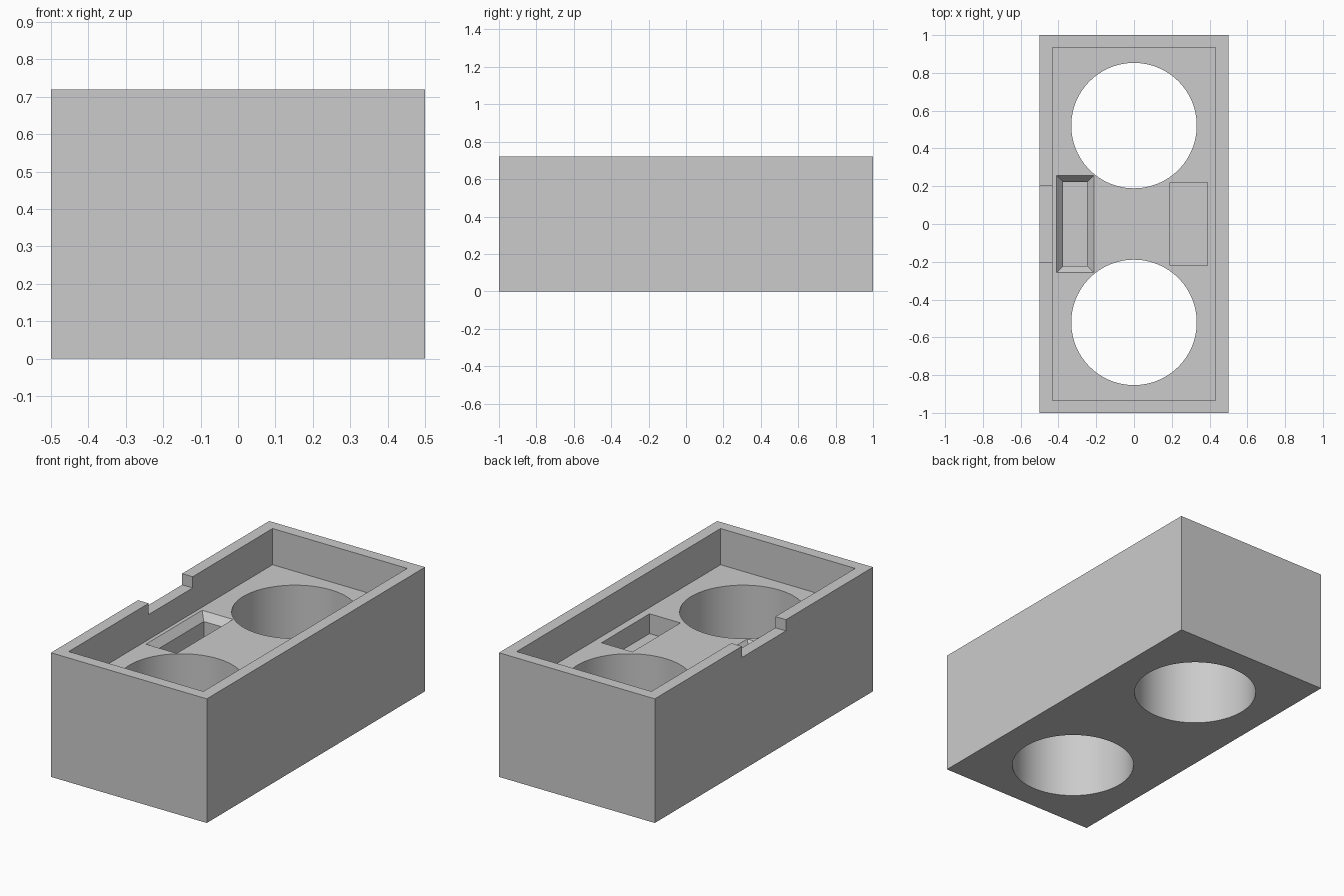
import bpy, bmesh, math

if "Cube" in bpy.data.objects:
    bpy.data.objects.remove(bpy.data.objects["Cube"])

grey = bpy.data.materials.new("light grey")
grey.diffuse_color = (0.6, 0.6, 0.6, 1)
grey.use_nodes = True
grey.node_tree.nodes["Principled BSDF"].inputs["Base Color"].default_value = grey.diffuse_color

TOP, FLOOR = 0.72, 0.51


def prism(name, bottom, top):
    """Four-sided solid between two rectangles given as (x0, x1, y0, y1, z)."""
    bm = bmesh.new()
    rings = []
    for x0, x1, y0, y1, z in (bottom, top):
        rings.append([bm.verts.new((x, y, z))
                      for x, y in ((x0, y0), (x1, y0), (x1, y1), (x0, y1))])
    low, high = rings
    bm.faces.new(low[::-1])
    bm.faces.new(high)
    for i in range(4):
        j = (i + 1) % 4
        bm.faces.new((low[i], low[j], high[j], high[i]))
    return finish(name, bm)


def box(name, x0, x1, y0, y1, z0, z1):
    return prism(name, (x0, x1, y0, y1, z0), (x0, x1, y0, y1, z1))


def finish(name, bm):
    mesh = bpy.data.meshes.new(name)
    bm.to_mesh(mesh)
    bm.free()
    mesh.materials.append(grey)
    ob = bpy.data.objects.new(name, mesh)
    bpy.context.collection.objects.link(ob)
    return ob


def cut(body, cutter):
    mod = body.modifiers.new("cut", 'BOOLEAN')
    mod.operation, mod.solver, mod.object = 'DIFFERENCE', 'EXACT', cutter
    bpy.context.view_layer.objects.active = body
    bpy.ops.object.modifier_apply(modifier=mod.name)
    bpy.data.objects.remove(cutter)


# Solid housing block
housing = box("housing", -0.5, 0.5, -1, 1, 0, TOP)

# Shallow open tray in the top
cut(housing, box("tray_cutter", -0.432, 0.432, -0.934, 0.934, FLOOR, 1))

# Notch in the left rim
cut(housing, box("notch_cutter", -0.6, -0.4, -0.202, 0.202, TOP - 0.065, 1))

# Two round through holes
for side in (-1, 1):
    bm = bmesh.new()
    bmesh.ops.create_cone(bm, cap_ends=True, segments=96,
                          radius1=0.332, radius2=0.332, depth=2)
    bmesh.ops.translate(bm, verts=bm.verts, vec=(0, side * 0.521, 0.3))
    cut(housing, finish("hole_cutter", bm))

# Right pocket, straight sided
cut(housing, box("right_pocket_cutter", 0.19, 0.388, -0.22, 0.22, 0.395, 0.6))

# Left pocket: deep slot with a chamfered mouth
cut(housing, box("left_slot_cutter", -0.375, -0.248, -0.222, 0.222, 0.3, 0.6))
cut(housing, prism("left_mouth_cutter",
                   (-0.375, -0.248, -0.222, 0.222, FLOOR - 0.042),
                   (-0.411, -0.212, -0.258, 0.258, FLOOR + 0.0005)))

# Smooth hole walls, crisp edges elsewhere
bpy.ops.object.select_all(action='DESELECT')
housing.select_set(True)
bpy.context.view_layer.objects.active = housing
bpy.ops.object.shade_smooth_by_angle(angle=math.radians(30))
